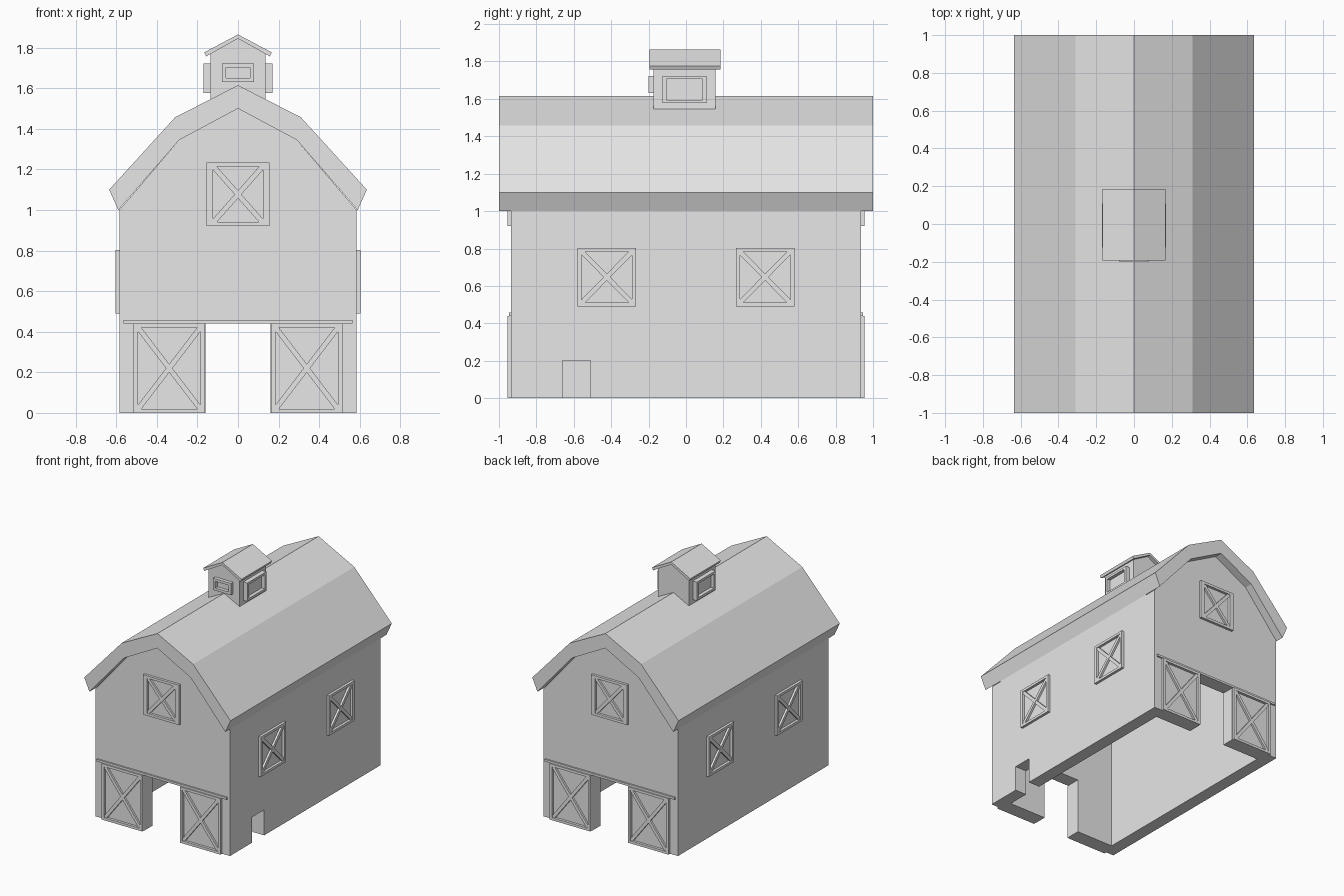
import bpy
import bmesh
from math import pi
from mathutils import Matrix, Vector

if "Cube" in bpy.data.objects:
    bpy.data.objects.remove(bpy.data.objects["Cube"])

grey = bpy.data.materials.new("plain grey")
grey.use_nodes = True
grey.diffuse_color = (0.8, 0.8, 0.8, 1)
grey.node_tree.nodes["Principled BSDF"].inputs["Base Color"].default_value = grey.diffuse_color

HALF_W, HALF_L, WALL = 0.585, 0.935, 0.1
EAVE, DOOR_X, DOOR_H = 1.0, 0.16, 0.44


def prism(bm, pts, near, far):
    """Extrude an x-z outline along y."""
    verts = [bm.verts.new((x, near, z)) for x, z in pts]
    face = bm.faces.new(verts)
    ext = bmesh.ops.extrude_face_region(bm, geom=[face])["geom"]
    moved = [v for v in ext if isinstance(v, bmesh.types.BMVert)]
    bmesh.ops.translate(bm, vec=Vector((0, far - near, 0)), verts=moved)


def part(name, prisms, turn=0, loc=(0, 0, 0)):
    """Join prisms into one object; turn rotates the local front about z."""
    bm = bmesh.new()
    for pts, near, far in prisms:
        prism(bm, pts, near, far)
    bmesh.ops.recalc_face_normals(bm, faces=bm.faces)
    bm.transform(Matrix.Rotation(turn, 4, "Z") @ Matrix.Translation(loc))
    mesh = bpy.data.meshes.new(name)
    bm.to_mesh(mesh)
    bm.free()
    mesh.materials.append(grey)
    obj = bpy.data.objects.new(name, mesh)
    bpy.context.collection.objects.link(obj)
    return obj


def rect(x0, x1, z0, z1):
    return [(x0, z0), (x1, z0), (x1, z1), (x0, z1)]


def mirrored(half):
    """Complete an outline given from the right side to the centre line."""
    return half + [(-x, z) for x, z in reversed(half) if x]


def frame(w, h, bx, bz, depth):
    """Four frame bars around a centred opening."""
    return [(p, 0, -depth) for p in (
        rect(-w, w, h - bz, h), rect(-w, w, -h, bz - h),
        rect(-w, bx - w, bz - h, h - bz), rect(w - bx, w, bz - h, h - bz))]


def braces(a, b, k, depth):
    """Crossed diagonal bars with ends cut to fit the corners."""
    bar = [(-a, -b), (k - a, -b), (a, b - k), (a, b), (a - k, b), (-a, k - b)]
    return [(bar, 0, -depth), ([(-x, z) for x, z in bar], 0, -depth + 0.001)]


def crossed_panel(name, w, h, bx, bz, turn, loc):
    shapes = frame(w, h, bx, bz, 0.02) + braces(w - bx, h - bz, 0.018, 0.016)
    part(name, shapes, turn, loc)


# Gambrel roof shell
outer = [(0.59, EAVE), (0.635, 1.1), (0.31, 1.457), (0, 1.615)]
inner = [(0.59, EAVE), (0.29, 1.345), (0, 1.5)]
shell = mirrored(outer) + mirrored(inner)[-2:0:-1]
part("roof", [(shell, -1, 1)])

# End walls with doorway notches, sliding doors, rails and loft windows
gable = mirrored([(DOOR_X, DOOR_H), (DOOR_X, 0), (HALF_W, 0), (HALF_W, EAVE),
                  (0.29, 1.345), (0, 1.5)])
for side, turn in (("front", 0), ("back", pi)):
    part(side + "_wall", [(gable, 0, WALL)], turn, (0, -HALF_L, 0))
    part(side + "_door_rail", [(rect(-0.565, 0.565, DOOR_H, 0.457), 0, -0.012)],
         turn, (0, -HALF_L, 0))
    crossed_panel(side + "_loft_window", 0.155, 0.157, 0.033, 0.02, turn,
                  (0, -HALF_L, 1.077))
    for label, s in (("a", -1), ("b", 1)):
        crossed_panel(f"{side}_door_{label}", 0.176, 0.22, 0.021, 0.02, turn,
                      (s * 0.339, -HALF_L, 0.22))

# Side walls with windows; the left wall has a small animal hatch
reach = HALF_L - WALL
hatch = [(-0.66, 0), (-0.66, 0.2), (-0.51, 0.2), (-0.51, 0)]
plain = rect(-reach, reach, 0, EAVE + 0.005)
cut = [plain[0]] + hatch + plain[1:]
for side, turn, outline in (("left", pi / 2, cut), ("right", -pi / 2, plain)):
    part(side + "_wall", [(outline, 0, WALL)], turn, (0, -HALF_W, 0))
    for label, s in (("a", -1), ("b", 1)):
        crossed_panel(f"{side}_window_{label}", 0.157, 0.157, 0.022, 0.02, turn,
                      (s * 0.423, -HALF_W, 0.647))

# Cupola body and its small roof
body = mirrored([(0.135, 1.5), (0.135, 1.775), (0, 1.85)])
part("cupola_body", [(body, -0.173, 0.157)])
cap = mirrored([(0.157, 1.757), (0.166, 1.777), (0, 1.865)]) + [(0, 1.845)]
part("cupola_roof", [(cap, -0.194, 0.184)])

# Cupola vents
part("cupola_front_vent", frame(0.078, 0.046, 0.02, 0.02, 0.027), 0,
     (0, -0.173, 1.677))
for side, turn, y in (("left", pi / 2, -0.008), ("right", -pi / 2, 0.008)):
    vent = frame(0.117, 0.073, 0.02, 0.018, 0.035)
    vent.append((rect(-0.097, 0.097, -0.055, 0.055), 0, -0.008))
    part(f"cupola_{side}_vent", vent, turn, (y, -0.135, 1.65))
